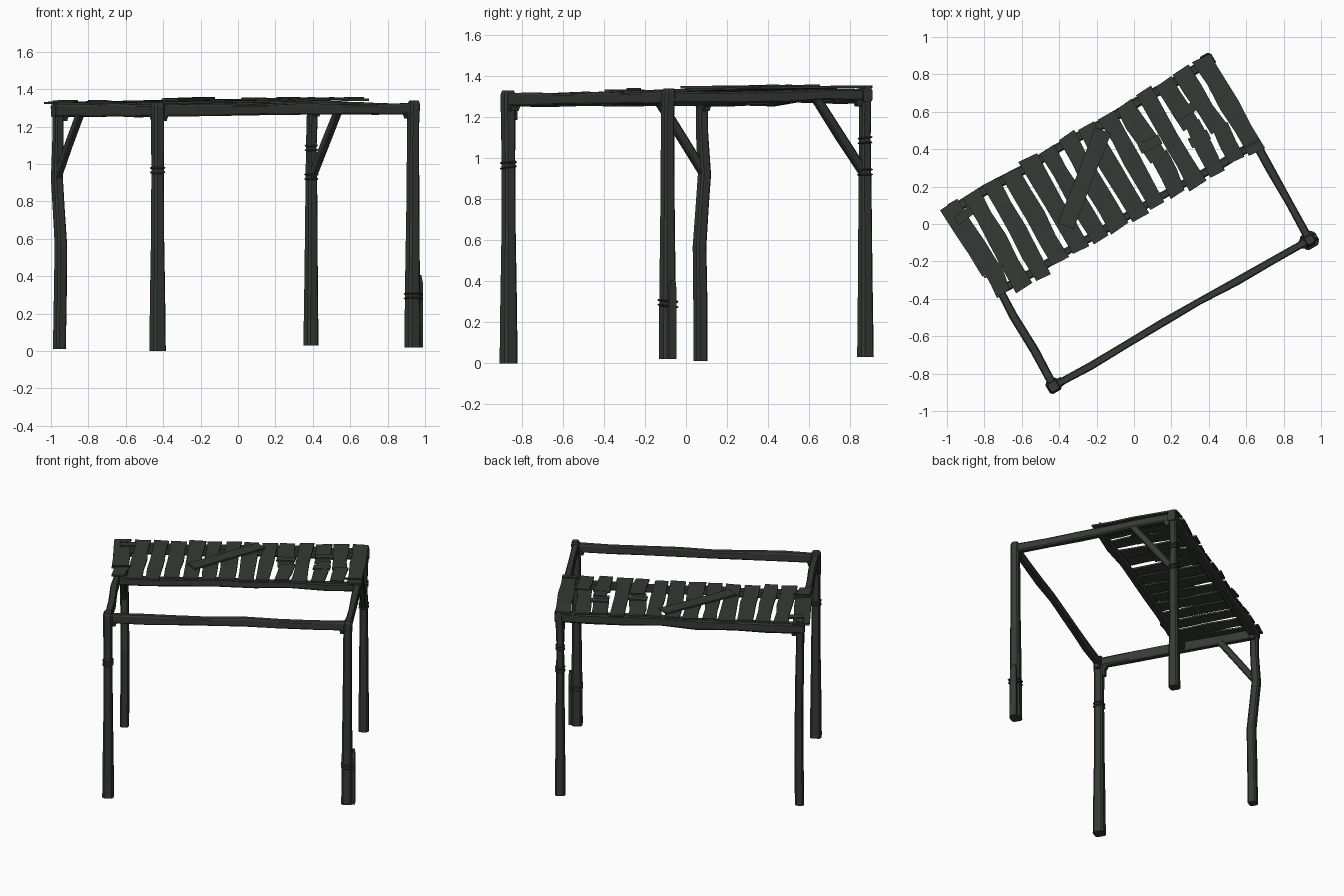
import bpy, bmesh, math, random
from mathutils import Vector

if "Cube" in bpy.data.objects:
    bpy.data.objects.remove(bpy.data.objects["Cube"])

random.seed(4)
wood = bpy.data.materials.new("dark green wood")
wood.diffuse_color = (0.036, 0.043, 0.035, 1)
wood.use_nodes = True
wood.node_tree.nodes["Principled BSDF"].inputs["Base Color"].default_value = wood.diffuse_color

# Frame runs at an angle: U along the long side, V from back to front
ang = math.atan2(0.80, 1.37)
U = Vector((math.cos(ang), math.sin(ang), 0))
V = Vector((math.sin(ang), -math.cos(ang), 0))
Z = Vector((0, 0, 1))
O = Vector((-0.96, 0.08, 0))


def P(u, v, z):
    return O + U * u + V * v + Z * z


def loft(name, pts, sizes, a, b, chamfer=0.35):
    """Loft a (chamfered) rectangle through pts; sizes are half extents along a and b."""
    bm = bmesh.new()
    k = 1 - chamfer
    if chamfer:
        sec = [(1, -k), (1, k), (k, 1), (-k, 1), (-1, k), (-1, -k), (-k, -1), (k, -1)]
    else:
        sec = [(1, -1), (1, 1), (-1, 1), (-1, -1)]
    rings = [[bm.verts.new(p + a * (s * h[0]) + b * (t * h[1])) for s, t in sec]
             for p, h in zip(pts, sizes)]
    n = len(sec)
    for r0, r1 in zip(rings, rings[1:]):
        for i in range(n):
            bm.faces.new((r0[i], r0[(i + 1) % n], r1[(i + 1) % n], r1[i]))
    bm.faces.new(rings[0])
    bm.faces.new(rings[-1])
    bmesh.ops.recalc_face_normals(bm, faces=bm.faces)
    me = bpy.data.meshes.new(name)
    bm.to_mesh(me)
    bm.free()
    me.materials.append(wood)
    ob = bpy.data.objects.new(name, me)
    bpy.context.collection.objects.link(ob)
    return ob


def jit(s):
    return random.uniform(-s, s)


def post(name, stations):
    """stations: x, y, z, half width"""
    loft(name, [Vector(s[:3]) for s in stations], [(s[3], s[3]) for s in stations], U, V)


def beam(name, p0, p1, hw, hh, steps=5, wob=0.006):
    d = (p1 - p0).normalized()
    side = d.cross(Z).normalized()
    up = side.cross(d)
    pts, sizes = [], []
    for i in range(steps + 1):
        w = wob if 0 < i < steps else 0
        pts.append(p0.lerp(p1, i / steps) + side * jit(w) + Z * jit(w))
        sizes.append((hw + jit(w * 0.4), hh + jit(w * 0.6)))
    loft(name, pts, sizes, side, up, 0.3)


def wrap(name, x, y, z, h):
    """Two thin bindings, slightly tilted, around a post."""
    for k in (0, 0.024):
        c = Vector((x, y, z + k))
        tilt = jit(0.1)
        ua = (U + Z * tilt).normalized()
        va = (V - Z * tilt).normalized()
        loft(name, [c - Z * 0.005, c, c + Z * 0.005],
             [(h - 0.003, h - 0.003), (h + 0.002, h + 0.002), (h - 0.003, h - 0.003)], ua, va)


# Posts
post("left_post", [(-0.955, 0.07, 0.01, 0.029), (-0.95, 0.07, 0.3, 0.029),
                   (-0.947, 0.066, 0.57, 0.028), (-0.958, 0.078, 0.75, 0.027),
                   (-0.968, 0.09, 0.92, 0.027), (-0.963, 0.078, 1.13, 0.025),
                   (-0.962, 0.078, 1.34, 0.025)])
post("front_post", [(-0.43, -0.865, 0.0, 0.037), (-0.43, -0.865, 0.3, 0.034),
                    (-0.43, -0.865, 0.65, 0.029), (-0.43, -0.866, 1.0, 0.028),
                    (-0.43, -0.868, 1.25, 0.030), (-0.43, -0.868, 1.31, 0.031),
                    (-0.43, -0.868, 1.33, 0.024)])
post("right_post", [(0.932, -0.09, 0.02, 0.036), (0.933, -0.09, 0.4, 0.033),
                    (0.935, -0.09, 0.8, 0.029), (0.936, -0.09, 1.2, 0.027),
                    (0.94, -0.085, 1.32, 0.028), (0.94, -0.085, 1.34, 0.021)])
post("back_post", [(0.39, 0.875, 0.03, 0.034), (0.391, 0.874, 0.4, 0.030),
                   (0.392, 0.873, 0.8, 0.027), (0.392, 0.872, 1.1, 0.024),
                   (0.40, 0.874, 1.355, 0.025)])

# Beams
A = Vector((-0.962, 0.078, 1.285))
B = Vector((-0.43, -0.866, 1.285))
C = Vector((0.938, -0.085, 1.297))
D = Vector((0.40, 0.872, 1.308))
beam("back_beam", A - U * 0.03, D + U * 0.03, 0.026, 0.033, 7, 0.007)
beam("front_beam", B, C, 0.019, 0.030, 7, 0.007)
beam("left_beam", A, B, 0.022, 0.032, 5, 0.005)
beam("right_beam", D, C, 0.022, 0.030, 5, 0.005)
beam("middle_beam", A.lerp(B, 0.46) - U * 0.02 + Z * 0.002, D.lerp(C, 0.46) + U * 0.02, 0.022, 0.028, 7, 0.007)

# Corner braces
beam("left_brace", Vector((-0.965, 0.085, 0.93)), A + V * 0.24 - Z * 0.01, 0.017, 0.022, 2, 0.002)
beam("back_brace", Vector((0.393, 0.873, 0.92)), D + V * 0.28 - Z * 0.01, 0.017, 0.022, 2, 0.002)

# Small joint blocks under the beam ends
for p, d in ((B, -V), (B, U), (A, U), (C, -U), (D, V)):
    q = p + d * 0.038
    loft("joint_block", [q - Z * 0.055, q - Z * 0.02], [(0.012, 0.014), (0.02, 0.024)], U, V, 0.2)
q = B - V * 0.03
loft("front_post_peg", [q - Z * 0.10, q - Z * 0.03], [(0.014, 0.016)] * 2, U, V, 0.2)

# Bindings and splint
wrap("front_post_binding", -0.43, -0.866, 0.955, 0.034)
wrap("right_post_binding", 0.937, -0.088, 0.28, 0.042)
wrap("back_post_binding", 0.392, 0.873, 0.92, 0.031)
wrap("back_post_binding", 0.392, 0.873, 1.075, 0.029)
s = Vector((0.935, -0.09, 0)) + U * 0.042
loft("splint", [s + Z * 0.02, s + Z * 0.36, s + Z * 0.405 - V * 0.006],
     [(0.009, 0.022), (0.009, 0.021), (0.008, 0.010)], U, V, 0)


# Roof planks
def deck(u, v):
    return 1.327 + 0.014 * u - 0.010 * max(v, 0)


def plank(name, u, v0, v1, hw, skew=0.0, lift=0.0, steps=4):
    pts, sizes = [], []
    for i in range(steps + 1):
        t = i / steps
        v = v0 + (v1 - v0) * t
        pts.append(P(u + jit(0.004) + skew * (t - 0.5), v, deck(u, v) + lift))
        sizes.append((hw + jit(0.005), 0.006))
    slant = (U + V * jit(0.12) + Z * jit(0.03)).normalized()
    loft(name, pts, sizes, slant, Z, 0)


broken = {0: 0.40, 9: 0.33, 11: 0.27, 12: 0.36}
for i in range(14):
    u = -0.005 + i * 0.1195
    v0, v1 = -0.03 + jit(0.012), 0.54 + jit(0.018)
    hw = 0.048 + jit(0.004)
    if i in broken:
        m = broken[i]
        plank("broken_plank_back", u, v0, m - 0.015, hw, 0.012, 0, 3)
        plank("broken_plank_front", u + 0.012, m - 0.03, v1, hw * 0.9, -0.02, 0.006, 2)
    else:
        plank("plank", u, v0, v1, hw, jit(0.012))

# Loose pieces lying across the planks
def strip(name, x0, y0, x1, y1, hw, z0, z1, hh=0.005):
    p0, p1 = Vector((x0, y0, z0)), Vector((x1, y1, z1))
    side = (p1 - p0).cross(Z).normalized()
    loft(name, [p0, p0.lerp(p1, 0.5), p1], [(hw, hh), (hw * 0.95, hh), (hw, hh)], side, Z, 0)


strip("diagonal_plank", -0.365, -0.01, -0.165, 0.50, 0.046, 1.345, 1.352, 0.006)
strip("patch_piece", 0.03, 0.40, 0.14, 0.455, 0.028, 1.349, 1.351)
strip("patch_piece", 0.22, 0.57, 0.32, 0.63, 0.026, 1.352, 1.354)
strip("patch_piece", 0.30, 0.43, 0.40, 0.48, 0.028, 1.350, 1.352)
strip("patch_piece", -0.95, 0.015, -0.87, 0.075, 0.025, 1.337, 1.338)
strip("plank_binding", -0.80, -0.285, -0.70, -0.225, 0.006, 1.337, 1.338)
strip("plank_binding", 0.57, 0.395, 0.67, 0.45, 0.006, 1.354, 1.354)
